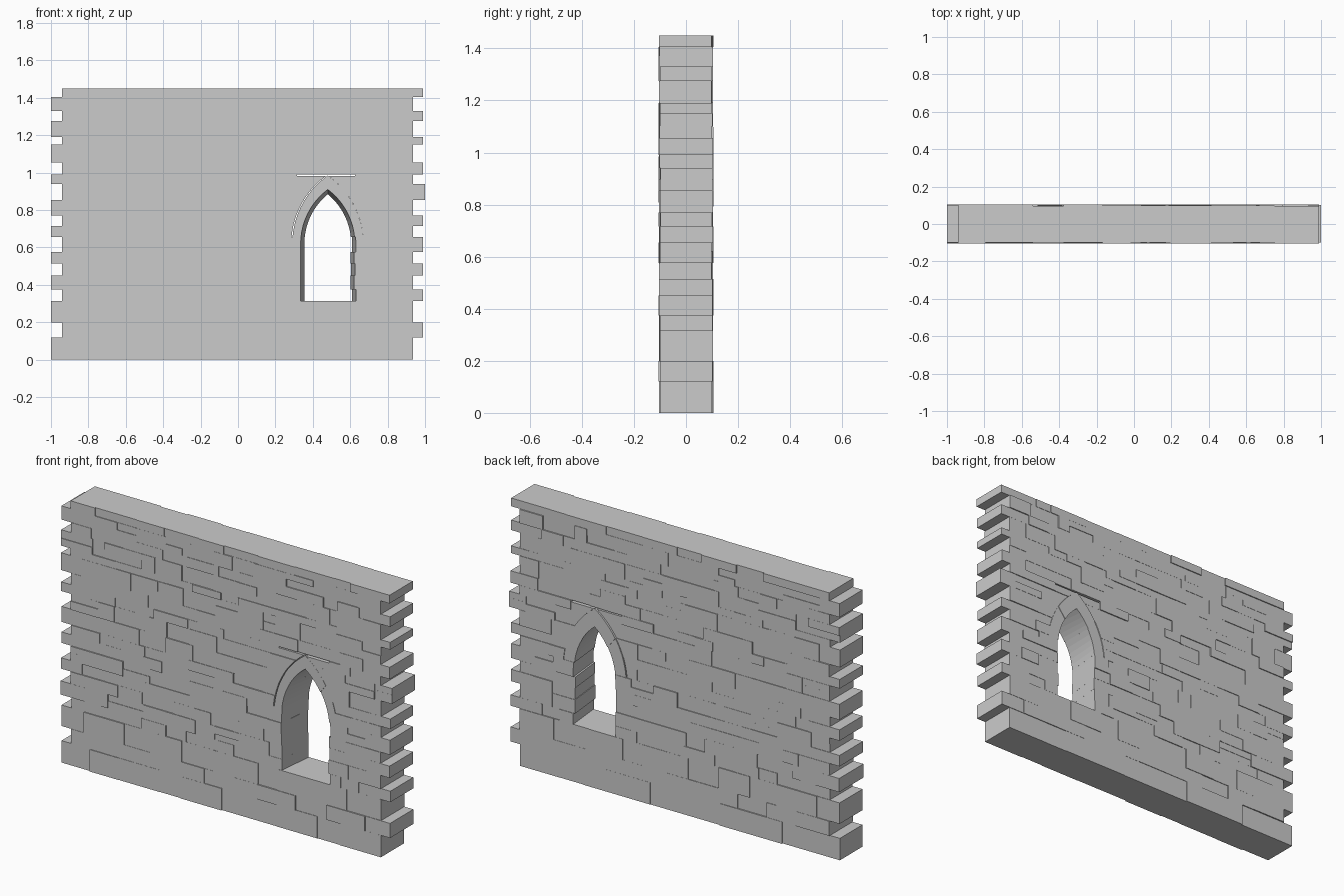
import bpy, bmesh, math, random

if "Cube" in bpy.data.objects:
    bpy.data.objects.remove(bpy.data.objects["Cube"])

random.seed(7)
CX = 0.48                      # window centre line
SPRING = 0.62                  # where the arch starts to curve
COURSES = [0, .12, .2, .315, .375, .45, .515, .575, .655, .715, .77, .855,
           .94, .99, 1.055, 1.15, 1.19, 1.275, 1.33, 1.405, 1.45]
RING_Z = .655                  # foot of the arch ring


def half_width(z, w, r):
    """Half width of a pointed arch with springing half width w and radius r."""
    d = max(0, z - SPRING)
    return max(0, math.sqrt(max(0, r * r - d * d)) - (r - w))


def apex(w, r):
    return SPRING + math.sqrt(r * r - (r - w) ** 2)


FRONT, BACK, OUTER = (.145, .3625), (.125, .3425), (.19, .445)


def add_prism(bm, front, back, y0, y1):
    """Stone between two matching xz outlines."""
    a = [bm.verts.new((x, y0, z)) for x, z in front]
    b = [bm.verts.new((x, y1, z)) for x, z in back]
    bm.faces.new(a)
    bm.faces.new(b[::-1])
    n = len(a)
    for i in range(n):
        j = (i + 1) % n
        bm.faces.new((a[j], a[i], b[i], b[j]))


def faces_y():
    return -random.uniform(.097, .105), random.uniform(.097, .105)


def add_block(bm, x0, x1, z0, z1):
    p = [(x0, z0), (x1, z0), (x1, z1), (x0, z1)]
    add_prism(bm, p, p, *faces_y())


def joints(x0, x1, mean):
    """Random vertical joints along a course."""
    n = max(1, round((x1 - x0) / mean))
    step = (x1 - x0) / n
    inner = [x0 + step * (i + random.uniform(-.3, .3)) for i in range(1, n)]
    return [x0] + inner + [x1]


def add_row(bm, xs, z0, z1, split):
    for a, b in zip(xs, xs[1:]):
        if random.random() < split:
            m = z0 + (z1 - z0) * random.uniform(.4, .6)
            add_block(bm, a, b, z0, m)
            add_block(bm, a, b, m, z1)
        else:
            add_block(bm, a, b, z0, z1)


def add_edge_stone(bm, x, z0, z1, side):
    """Stone whose inner end follows the window or the arch ring."""
    ring = z0 >= RING_Z
    rough = random.uniform(-.006, .006) if side > 0 and not ring else 0
    gap = .005 if ring and side < 0 else 0
    top = .981 if z1 == .99 else z1
    zs = [z0 + (top - z0) * i / 4 for i in range(5)]

    def outline(arch):
        edge = [(CX + side * (half_width(z, *arch) + gap + rough), z) for z in zs]
        return edge + [(x, top), (x, z0)]
    f, b = (OUTER, OUTER) if ring else (FRONT, BACK)
    add_prism(bm, outline(f), outline(b), *faces_y())


def finish(bm, name):
    bmesh.ops.recalc_face_normals(bm, faces=bm.faces)
    me = bpy.data.meshes.new(name)
    bm.to_mesh(me)
    bm.free()
    bpy.context.collection.objects.link(bpy.data.objects.new(name, me))


# Stone courses, alternately shifted so both wall ends are toothed
for i, (z0, z1) in enumerate(zip(COURSES, COURSES[1:])):
    bm = bmesh.new()
    left, right = (-1, .935) if i % 2 == 0 else (-.94, .99)
    if i == 11:
        right = 1.0
    mean = .2 if i < 3 or i == 19 else .15
    split = .25 if 2 < i < 19 and z1 - z0 > .07 else 0
    if 3 <= i <= 12:
        h = half_width(z0, *(OUTER if z0 >= RING_Z else FRONT))
        for side, end in ((-1, left), (1, right)):
            near = CX + side * (h + random.uniform(.06, .12))
            add_row(bm, joints(min(near, end), max(near, end), mean), z0, z1, split)
            add_edge_stone(bm, near, z0, z1, side)
    else:
        add_row(bm, joints(left, right, mean), z0, z1, split)
    finish(bm, f"stone_course_{i + 1:02d}")

# Arch ring: two curved stones on each side of the point
bm = bmesh.new()
for side in (-1, 1):
    for t0, t1 in ((0, .6), (.6, 1)):
        ts = [t0 + (t1 - t0) * k / 5 for k in range(6)]

        def curve(arch):
            top = apex(*arch)
            zs = [RING_Z + (top - RING_Z) * t for t in ts]
            return [(CX + side * half_width(z, *arch), z) for z in zs]
        outer = curve(OUTER)[::-1]
        d = .105 if t0 else .102
        add_prism(bm, curve(FRONT) + outer, curve(BACK) + outer, -d, d)
finish(bm, "window_arch_ring")
